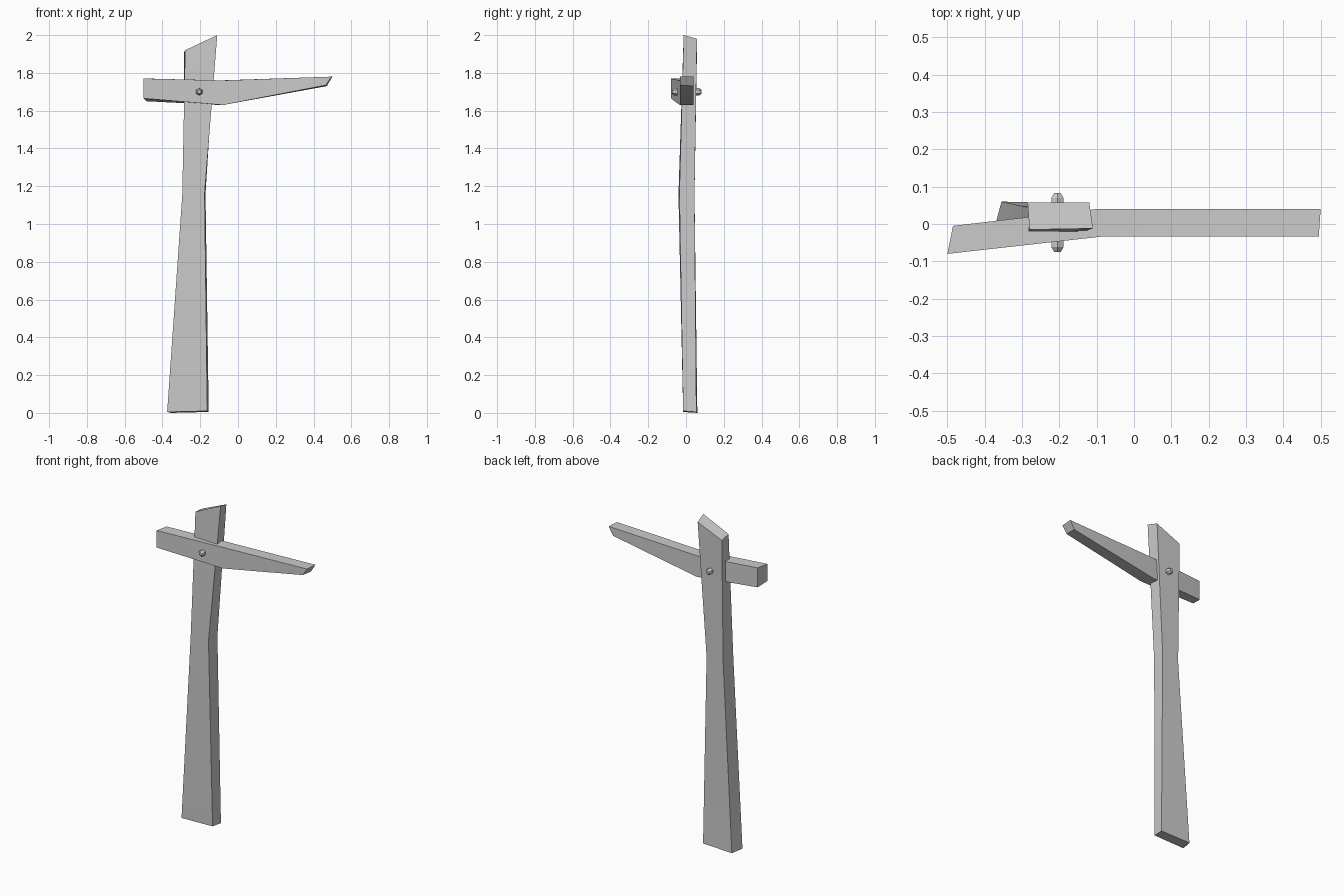
import bpy, bmesh, math
from mathutils import Vector

cube = bpy.data.objects.get("Cube")
if cube:
    bpy.data.objects.remove(cube, do_unlink=True)

grey = bpy.data.materials.new("plain grey")
grey.use_nodes = True
colour = (0.6, 0.6, 0.6, 1)
grey.diffuse_color = colour
grey.node_tree.nodes["Principled BSDF"].inputs["Base Color"].default_value = colour


def loft(name, sections, angle=30):
    """Skin matching rings of points and cap both ends."""
    bm = bmesh.new()
    rings = [[bm.verts.new(p) for p in ring] for ring in sections]
    n = len(rings[0])
    for a, b in zip(rings, rings[1:]):
        for i in range(n):
            j = (i + 1) % n
            bm.faces.new((a[i], a[j], b[j], b[i]))
    bm.faces.new(rings[0])
    bm.faces.new(rings[-1])
    bmesh.ops.recalc_face_normals(bm, faces=bm.faces)
    mesh = bpy.data.meshes.new(name)
    bm.to_mesh(mesh)
    bm.free()
    mesh.materials.append(grey)
    obj = bpy.data.objects.new(name, mesh)
    bpy.context.collection.objects.link(obj)
    bpy.ops.object.select_all(action='DESELECT')
    obj.select_set(True)
    bpy.context.view_layer.objects.active = obj
    bpy.ops.object.shade_smooth_by_angle(angle=math.radians(angle))
    return obj


# Post: tapered plank, pinched above the middle, with a slanted top
loft("post", [
    [(-.375, -.015, .005), (-.163, -.015, .01), (-.155, .055, .005), (-.355, .06, 0)],
    [(-.295, -.04, 1.155), (-.177, -.035, 1.16), (-.172, .045, 1.16), (-.285, .045, 1.155)],
    [(-.28, -.015, 1.92), (-.11, -.012, 2.0), (-.12, .058, 1.98), (-.285, .058, 1.91)],
])

# Crossbeam: bent at the post, tapering towards the long arm's cut tip
loft("crossbeam", [
    [(-.5, -.08, 1.665), (-.485, -.005, 1.65), (-.485, -.005, 1.77), (-.5, -.08, 1.77)],
    [(-.08, -.033, 1.63), (-.1, .04, 1.63), (-.1, .04, 1.76), (-.08, -.033, 1.76)],
    [(.465, -.033, 1.735), (.47, .04, 1.73), (.5, .04, 1.78), (.495, -.033, 1.78)],
])


def hex_ring(y, radius):
    return [(-.205 + radius * math.sin(k * math.pi / 3), y, 1.7 + radius * math.cos(k * math.pi / 3))
            for k in range(6)]


# Bolt: hexagonal pin with chamfered ends
loft("bolt", [hex_ring(y, r) for y, r in
              ((-.075, .01), (-.062, .019), (.07, .019), (.083, .01))])
